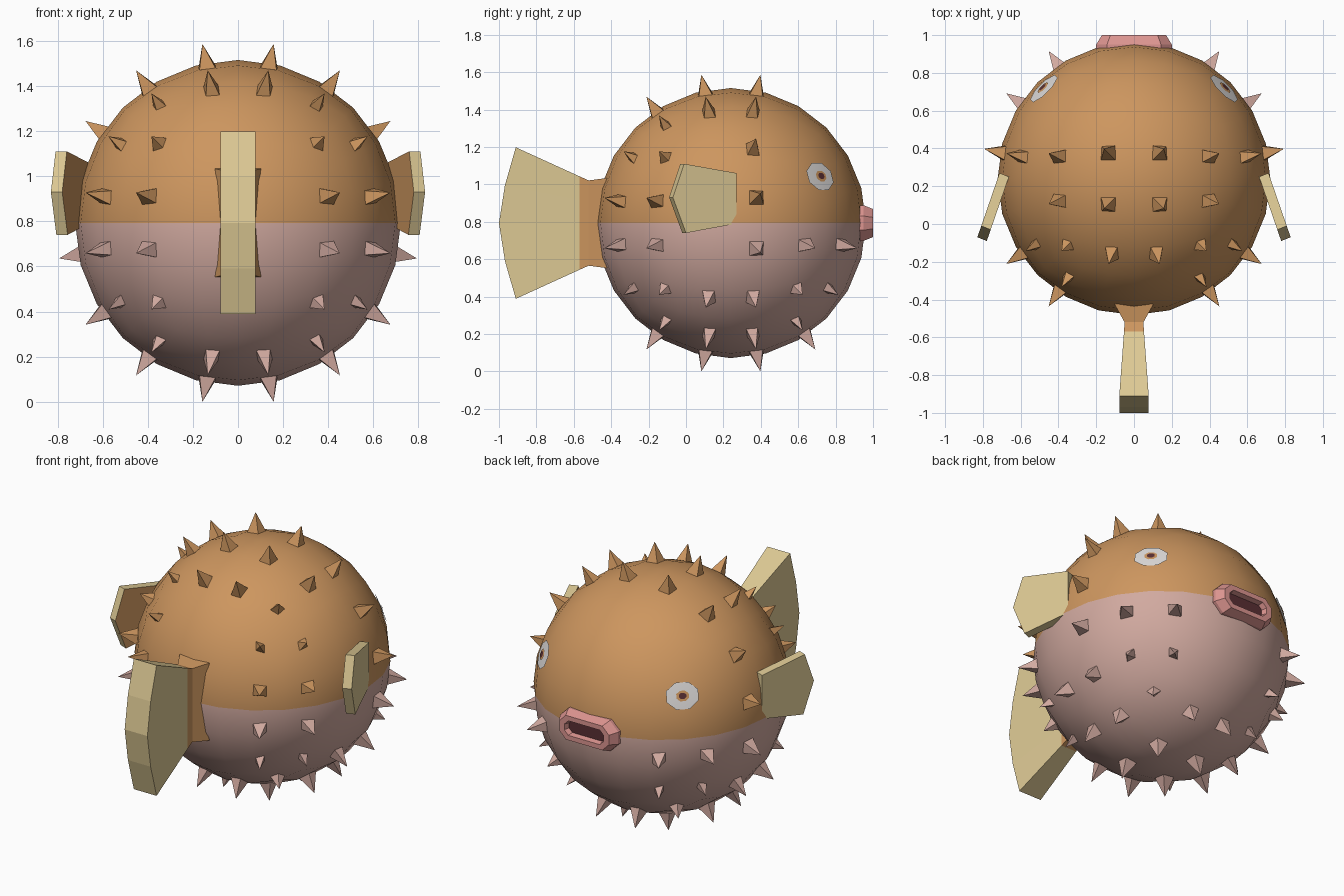
import bpy, bmesh, math
from mathutils import Vector

cube = bpy.data.objects.get("Cube")
if cube:
    bpy.data.objects.remove(cube, do_unlink=True)

CENTER = Vector((0, 0.24, 0.793))
RADIUS = 0.722


def material(name, rgb):
    m = bpy.data.materials.new(name)
    m.use_nodes = True
    m.diffuse_color = (*rgb, 1)
    bsdf = next(n for n in m.node_tree.nodes if n.type == "BSDF_PRINCIPLED")
    bsdf.inputs["Base Color"].default_value = (*rgb, 1)
    bsdf.inputs["Roughness"].default_value = 0.9
    return m


BROWN = material("back brown", (0.61, 0.305, 0.114))
BELLY = material("belly pink", (0.64, 0.40, 0.35))
TAN = material("fin tan", (0.73, 0.59, 0.30))
LIP = material("lip pink", (0.72, 0.30, 0.28))
DARK = material("dark maroon", (0.10, 0.028, 0.034))
WHITE = material("eye white", (0.72, 0.70, 0.69))


def finish(bm, name, mats, rule=None, smooth=False):
    """Turn a bmesh into an object, colouring faces by a rule."""
    bmesh.ops.remove_doubles(bm, verts=bm.verts, dist=0.0005)
    bmesh.ops.recalc_face_normals(bm, faces=bm.faces)
    for f in bm.faces:
        f.smooth = smooth
        if rule:
            f.material_index = rule(f)
    mesh = bpy.data.meshes.new(name)
    bm.to_mesh(mesh)
    bm.free()
    for m in mats:
        mesh.materials.append(m)
    obj = bpy.data.objects.new(name, mesh)
    bpy.context.collection.objects.link(obj)
    return obj


def face_of(bm, points):
    return bm.faces.new([bm.verts.new(p) for p in points])


def direction(axis, sign, a, b):
    """Unit direction on one side of a cube sphere, from two angles in degrees."""
    v = Vector((0, 0, 0))
    v[axis] = sign
    v[(axis + 1) % 3] = math.tan(math.radians(a))
    v[(axis + 2) % 3] = math.tan(math.radians(b))
    return v.normalized()


SIDES = [(axis, sign) for axis in range(3) for sign in (-1, 1)]
CORNERS = [(-1, -1), (1, -1), (1, 1), (-1, 1)]


def patch(axis, sign, a, b, half, r):
    return [CENTER + r * direction(axis, sign, a + i * half, b + j * half)
            for i, j in CORNERS]


# Round body, two-tone at its equator
bm = bmesh.new()
steps = [-37.5 + 15 * i for i in range(6)]
for axis, sign in SIDES:
    for a in steps:
        for b in steps:
            face_of(bm, patch(axis, sign, a, b, 7.5, RADIUS))
finish(bm, "body", [BROWN, BELLY],
       lambda f: int(f.calc_center_median().z < CENTER.z), smooth=True)


# Spikes on a regular grid, leaving room for the face, tail and side fins
def bare(d, axis):
    face = d.y > 0.4 and d.z > 0
    ends = axis == 1 and abs(d.x) < 0.3
    fins = axis == 0 and -0.3 < d.y < 0 and d.z > -0.3
    return face or ends or fins


spikes = {"upper_spikes": (BROWN, bmesh.new()), "lower_spikes": (BELLY, bmesh.new())}
rows = (-33.75, -11.25, 11.25, 33.75)
for axis, sign in SIDES:
    for a in rows:
        for b in rows:
            d = direction(axis, sign, a, b)
            if bare(d, axis):
                continue
            bm = spikes["upper_spikes" if d.z > 0 else "lower_spikes"][1]
            corner = abs(a) > 30 and abs(b) > 30
            base = patch(axis, sign, a, b, 3.8 if corner else 4.6, 0.67)
            tip = CENTER + d * (0.79 if corner else 0.824)
            for i in range(4):
                face_of(bm, (base[i], base[(i + 1) % 4], tip))
            face_of(bm, base)
for name, (mat, bm) in spikes.items():
    finish(bm, name, [mat])

# Tail: lofted sections of (y, half width, half height), bowed at the end
sections = [(-0.38, 0.11, 0.24), (-0.43, 0.10, 0.24), (-0.52, 0.05, 0.228),
            (-0.57, 0.053, 0.25), (-0.91, 0.078, 0.405)]
levels = (-1, -0.5, 0, 0.5, 1)


def tail_point(i, side, k):
    y, w, h = sections[i]
    if i == len(sections) - 1:
        y -= 0.09 * (1 - abs(k) ** 1.5)
    return Vector((side * w, y, CENTER.z + k * h))


bm = bmesh.new()
last = len(sections) - 1
for i in range(last):
    for side in (-1, 1):
        for lo, hi in zip(levels, levels[1:]):
            face_of(bm, [tail_point(i, side, lo), tail_point(i + 1, side, lo),
                         tail_point(i + 1, side, hi), tail_point(i, side, hi)])
    for k in (-1, 1):
        face_of(bm, [tail_point(i, -1, k), tail_point(i + 1, -1, k),
                     tail_point(i + 1, 1, k), tail_point(i, 1, k)])
for i in (0, last):
    for lo, hi in zip(levels, levels[1:]):
        face_of(bm, [tail_point(i, -1, lo), tail_point(i, 1, lo),
                     tail_point(i, 1, hi), tail_point(i, -1, hi)])
finish(bm, "tail", [TAN, BROWN], lambda f: int(f.calc_center_median().y > -0.56))

# Side fins: flat pentagons flaring away from the body, brown on the inner face
outline = [(0.27, 1.06), (-0.01, 1.11), (-0.07, 0.93), (0.0, 0.74), (0.27, 0.79)]
for side, name in ((1, "left_fin"), (-1, "right_fin")):
    bm = bmesh.new()
    outer = [Vector((side * (0.712 + (0.27 - y) * 0.345), y, z)) for y, z in outline]
    inner = [p - Vector((side * 0.05, 0.02, 0)) for p in outer]
    face_of(bm, outer)
    face_of(bm, inner)
    for i in range(5):
        j = (i + 1) % 5
        face_of(bm, (outer[i], outer[j], inner[j], inner[i]))
    finish(bm, name, [TAN, BROWN],
           lambda f: int(f.normal.x * side < -0.8 and f.normal.y < 0))

# Mouth: long octagonal lip ring with a dark recess
rings = [(0.90, 0.20, 0.095), (0.95, 0.20, 0.095), (1.0, 0.17, 0.075),
         (1.0, 0.135, 0.045), (0.968, 0.125, 0.038)]


def octagon(y, w, h):
    c = h * 0.6
    pts = [(w, h - c), (w - c, h), (c - w, h), (-w, h - c)]
    pts += [(-x, -z) for x, z in pts]
    return [Vector((x, y, CENTER.z + z)) for x, z in pts]


bm = bmesh.new()
loops = [octagon(*r) for r in rings]
for p, q in zip(loops, loops[1:]):
    for i in range(8):
        j = (i + 1) % 8
        face_of(bm, (p[i], p[j], q[j], q[i]))
face_of(bm, loops[-1])
finish(bm, "mouth", [LIP, DARK], lambda f: int(len(f.verts) == 8))

# Eyes: thin discs hugging the body, with an iris and a pupil
for side, label in ((1, "left"), (-1, "right")):
    out = Vector((side * 0.48, 0.48, 0.25)).normalized()
    across = out.cross(Vector((0, 0, 1))).normalized()
    up = across.cross(out)

    def disc(size, lift):
        pts = []
        for k in range(8):
            t = math.radians(22.5 + 45 * k)
            v = out * RADIUS + across * size * 1.2 * math.cos(t) + up * size * math.sin(t)
            pts.append(CENTER + v.normalized() * (RADIUS + lift))
        return pts

    for part, size, lift, mat in (("eye", 0.083, 0.003, WHITE),
                                  ("iris", 0.032, 0.006, BROWN),
                                  ("pupil", 0.019, 0.008, DARK)):
        bm = bmesh.new()
        rim = disc(size, lift)
        middle = CENTER + out * (RADIUS + lift)
        for i in range(8):
            face_of(bm, (middle, rim[i], rim[(i + 1) % 8]))
        obj = finish(bm, label + "_" + part, [mat], smooth=True)
        if obj.data.polygons[0].normal.dot(out) < 0:
            obj.data.flip_normals()
